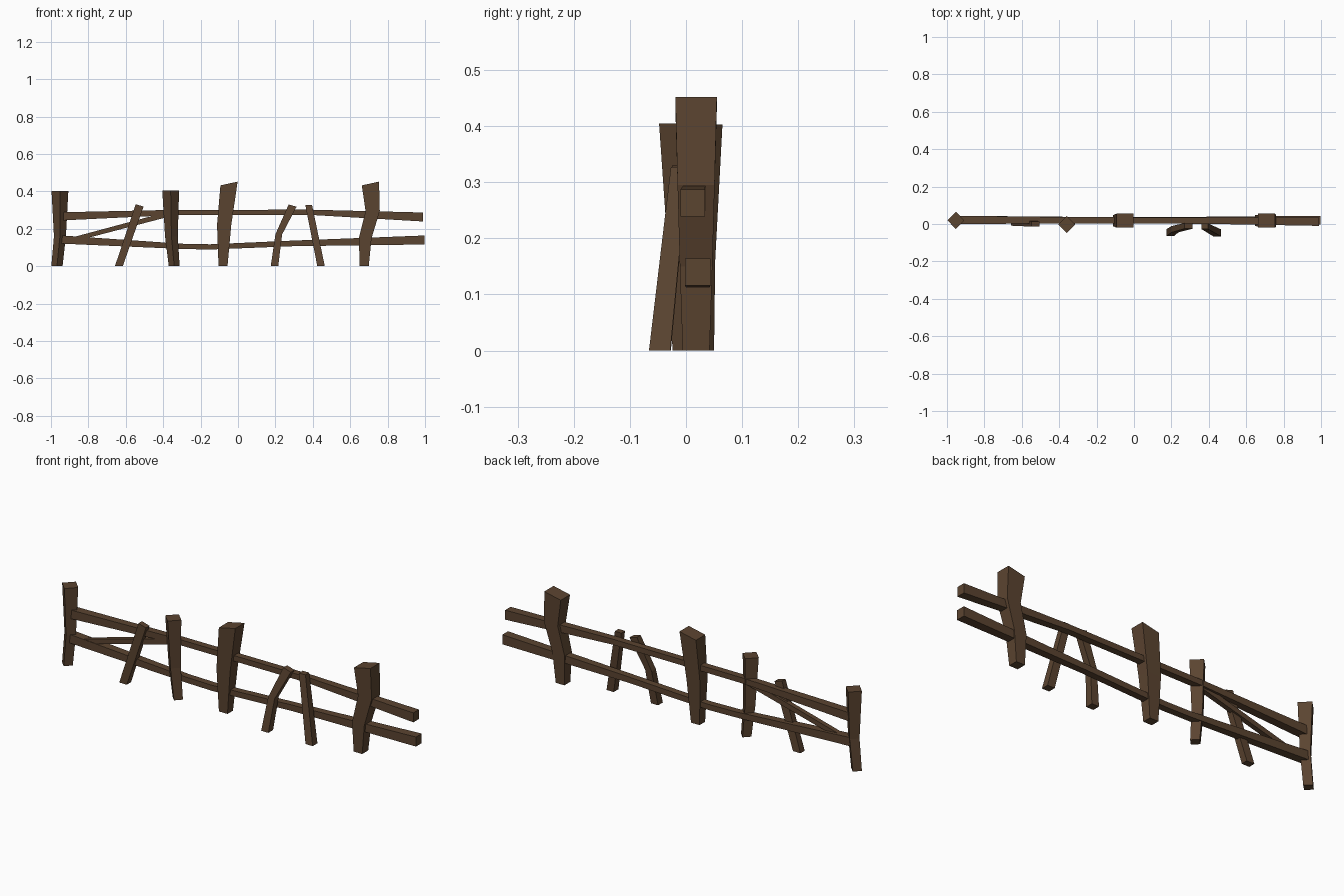
import bpy, bmesh
from mathutils import Vector

wood = bpy.data.materials.new("dark brown wood")
wood.diffuse_color = (0.105, 0.058, 0.030, 1)


def beam(name, stations, axis="z", diamond=False, slant=0.0):
    """Four-sided beam through stations (x, y, z, half_a, half_b).
    axis z: section lies in x/y; axis x: section lies in y/z."""
    bm = bmesh.new()
    corners = [(-1, -1), (1, -1), (1, 1), (-1, 1)]
    if diamond:
        corners = [(0, -1), (1, 0), (0, 1), (-1, 0)]
    rings = []
    for i, (x, y, z, a, b) in enumerate(stations):
        ring = []
        for u, v in corners:
            off = Vector((u * a, v * b, 0)) if axis == "z" else Vector((0, u * a, v * b))
            if i == len(stations) - 1:
                off.z += u * slant          # sloped cut on the top end
            ring.append(bm.verts.new(Vector((x, y, z)) + off))
        rings.append(ring)
    for r, s in zip(rings, rings[1:]):
        for k in range(4):
            n = (k + 1) % 4
            bm.faces.new((r[k], r[n], s[n], s[k]))
    bm.faces.new(rings[0][::-1])
    bm.faces.new(rings[-1])
    bmesh.ops.recalc_face_normals(bm, faces=bm.faces)
    mesh = bpy.data.meshes.new(name)
    bm.to_mesh(mesh)
    bm.free()
    mesh.materials.append(wood)
    ob = bpy.data.objects.new(name, mesh)
    bpy.context.collection.objects.link(ob)
    return ob


# Posts set corner-on
beam("left_end_post", [(-0.968, 0.020, 0, 0.030, 0.030),
                       (-0.952, 0.019, 0.16, 0.032, 0.033),
                       (-0.952, 0.019, 0.403, 0.045, 0.046)], diamond=True)
beam("left_middle_post", [(-0.341, 0.006, 0, 0.029, 0.030),
                          (-0.356, 0.003, 0.16, 0.034, 0.034),
                          (-0.360, -0.003, 0.405, 0.045, 0.045)], diamond=True)

# Thick square posts with sloped tops
beam("centre_post", [(-0.080, 0.018, 0, 0.024, 0.022),
                     (-0.074, 0.018, 0.22, 0.038, 0.030),
                     (-0.048, 0.018, 0.442, 0.046, 0.037)], slant=0.010)
beam("right_post", [(0.675, 0.018, 0, 0.024, 0.024),
                    (0.680, 0.018, 0.15, 0.034, 0.029),
                    (0.720, 0.018, 0.295, 0.038, 0.033),
                    (0.708, 0.018, 0.442, 0.046, 0.037)], slant=0.010)

# Long rails
beam("upper_rail", [(-0.955, 0.022, 0.266, 0.022, 0.022),
                    (-0.35, 0.020, 0.287, 0.017, 0.014),
                    (0.39, 0.018, 0.288, 0.017, 0.014),
                    (0.988, 0.012, 0.263, 0.022, 0.024)], axis="x")
beam("lower_rail", [(-0.955, 0.022, 0.143, 0.022, 0.022),
                    (-0.30, 0.021, 0.106, 0.017, 0.014),
                    (-0.15, 0.021, 0.103, 0.017, 0.014),
                    (0.30, 0.021, 0.122, 0.017, 0.015),
                    (0.997, 0.021, 0.140, 0.023, 0.024)], axis="x")

# Loose sticks
beam("left_stick", [(-0.637, 0.008, 0, 0.021, 0.017),
                    (-0.526, 0.000, 0.325, 0.021, 0.014)], slant=-0.006)
beam("bent_stick", [(0.195, -0.046, 0, 0.020, 0.019),
                    (0.218, -0.028, 0.17, 0.018, 0.017),
                    (0.292, -0.010, 0.324, 0.021, 0.015)], slant=-0.006)
beam("right_stick", [(0.444, -0.047, 0, 0.020, 0.019),
                     (0.378, -0.012, 0.327, 0.018, 0.015)])

# Thin diagonal brace
beam("diagonal_brace", [(-0.90, 0.015, 0.138, 0.012, 0.012),
                        (-0.36, 0.015, 0.281, 0.012, 0.014)], axis="x")
